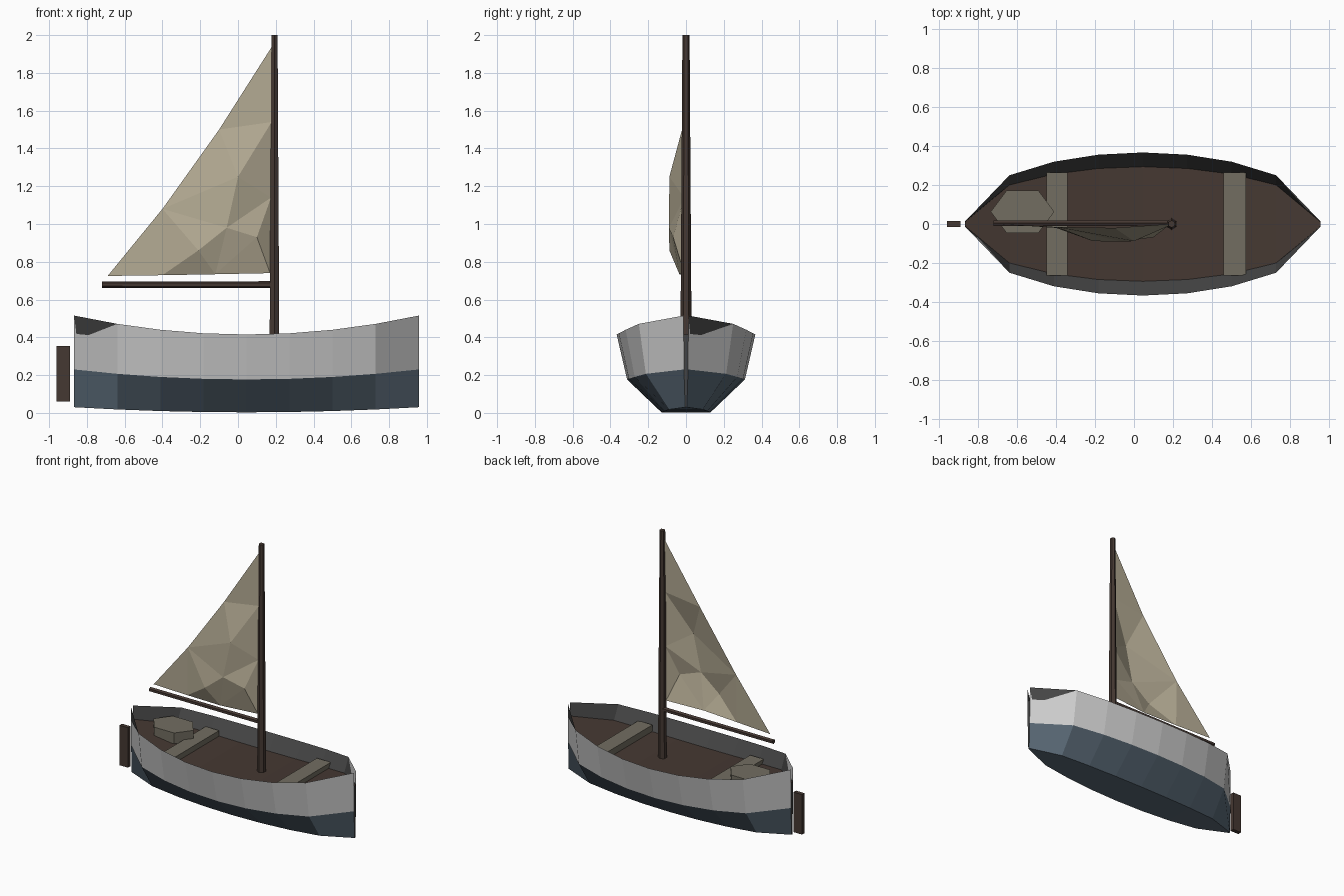
import bpy, bmesh, math
from mathutils import Vector, Matrix
from mathutils.geometry import delaunay_2d_cdt

if "Cube" in bpy.data.objects:
    bpy.data.objects.remove(bpy.data.objects["Cube"])


def material(name, rgb):
    m = bpy.data.materials.new(name)
    m.diffuse_color = (*rgb, 1)
    m.use_nodes = True
    m.node_tree.nodes["Principled BSDF"].inputs["Base Color"].default_value = m.diffuse_color
    return m


WHITE = material("pale_paint", (0.8, 0.8, 0.8))
BLUE = material("blue_paint", (0.10, 0.14, 0.18))
INNER = material("inner_dark", (0.06, 0.06, 0.06))
WOOD = material("dark_wood", (0.06, 0.04, 0.032))
PLANK = material("plank", (0.17, 0.155, 0.12))
CANVAS = material("canvas", (0.45, 0.40, 0.29))


def add(name, bm, *mats):
    bmesh.ops.recalc_face_normals(bm, faces=bm.faces)
    me = bpy.data.meshes.new(name)
    bm.to_mesh(me)
    bm.free()
    for m in mats:
        me.materials.append(m)
    ob = bpy.data.objects.new(name, me)
    bpy.context.collection.objects.link(ob)
    return ob


def box(name, lo, hi, mat):
    lo, hi = Vector(lo), Vector(hi)
    bm = bmesh.new()
    bmesh.ops.create_cube(bm, size=1, matrix=Matrix.Translation((lo + hi) / 2)
                          @ Matrix.Diagonal((*(hi - lo), 1)))
    return add(name, bm, mat)


def pole(name, a, b, r1, r2, mat, sides=6):
    a, b = Vector(a), Vector(b)
    rot = (b - a).to_track_quat('Z', 'Y').to_matrix().to_4x4()
    bm = bmesh.new()
    bmesh.ops.create_cone(bm, cap_ends=True, segments=sides, radius1=r1, radius2=r2,
                          depth=(b - a).length,
                          matrix=Matrix.Translation((a + b) / 2) @ rot)
    return add(name, bm, mat)


# Hull: closed section (half width, height, end rise) swept along 9 stations
SECTION = [(0.13, 0.003, 0.027), (0.312, 0.177, 0.053),
           (0.367, 0.415, 0.10), (0.294, 0.315, 0.10)]
BAND = [BLUE, WHITE, INNER, WOOD]
bm = bmesh.new()
rings = []
for i in range(9):
    u = i / 4 - 1
    x = 0.045 + 0.912 * u
    f = max(math.cos(u * math.pi / 2), 0) ** 0.4 if abs(u) < 1 else 0.035
    right = [bm.verts.new((x, w * f, z + dz * u * u)) for w, z, dz in SECTION]
    left = [bm.verts.new((x, -w * f, z + dz * u * u)) for w, z, dz in reversed(SECTION)]
    rings.append(right + left)
slots = [0, 1, 2, 3, 2, 1, 0, 0]
for a, b in zip(rings, rings[1:]):
    for j in range(8):
        k = (j + 1) % 8
        bm.faces.new((a[j], a[k], b[k], b[j])).material_index = slots[j]
for r in (rings[0], rings[-1]):
    bm.faces.new(r).material_index = 2
add("hull", bm, *BAND)

# Seats
for name, x0, x1, z in (("rear_seat", -0.45, -0.34, 0.375), ("front_seat", 0.46, 0.575, 0.385)):
    box(name, (x0, -0.265, z - 0.05), (x1, 0.265, z), PLANK)

# Bundle on the stern deck
bm = bmesh.new()
bmesh.ops.create_cone(bm, cap_ends=True, segments=6, radius1=0.163, radius2=0.163, depth=0.08,
                      matrix=Matrix.Translation((-0.572, 0.063, 0.395))
                      @ Matrix.Diagonal((1, 0.77, 1, 1)) @ Matrix.Rotation(math.pi / 2, 4, 'Z'))
bundle = add("stern_bundle", bm, PLANK)
xs = [v.co.x for v in bundle.data.vertices]
if max(xs) - min(xs) < 0.3:  # keep the points fore and aft
    for v in bundle.data.vertices:
        dx, dy = v.co.x + 0.572, (v.co.y - 0.063) / 0.77
        v.co.x, v.co.y = -0.572 - dy, 0.063 + dx * 0.77

# Mast, boom and rudder
pole("mast", (0.193, 0, 0.305), (0.193, 0, 2.0), 0.03, 0.019, WOOD)
pole("boom", (0.19, 0.004, 0.679), (-0.72, 0.004, 0.679), 0.018, 0.017, WOOD)
box("rudder", (-0.96, -0.015, 0.06), (-0.89, 0.015, 0.355), WOOD)

# Sail: outline plus a few inner points pushed out to a belly
outline = [(-0.69, 0.725, 0), (-0.40, 0.729, -0.02), (-0.12, 0.734, -0.035), (0.17, 0.74, -0.01),
           (0.175, 1.14, -0.01), (0.178, 1.54, -0.01), (0.18, 1.94, 0),
           (-0.10, 1.50, -0.02), (-0.40, 1.08, -0.015)]
belly = [(0.0, 1.25, -0.088), (-0.21, 0.86, -0.088), (0.10, 0.93, -0.068), (-0.06, 0.98, -0.09)]
pts = outline + belly
n = len(outline)
res = delaunay_2d_cdt([Vector(p[:2]) for p in pts],
                      [(i, (i + 1) % n) for i in range(n)], [], 1, 1e-5)
bm = bmesh.new()
vs = [bm.verts.new((co.x, pts[src[0]][2], co.y)) for co, src in zip(res[0], res[3])]
for f in res[2]:
    bm.faces.new([vs[i] for i in f])
add("sail", bm, CANVAS)
